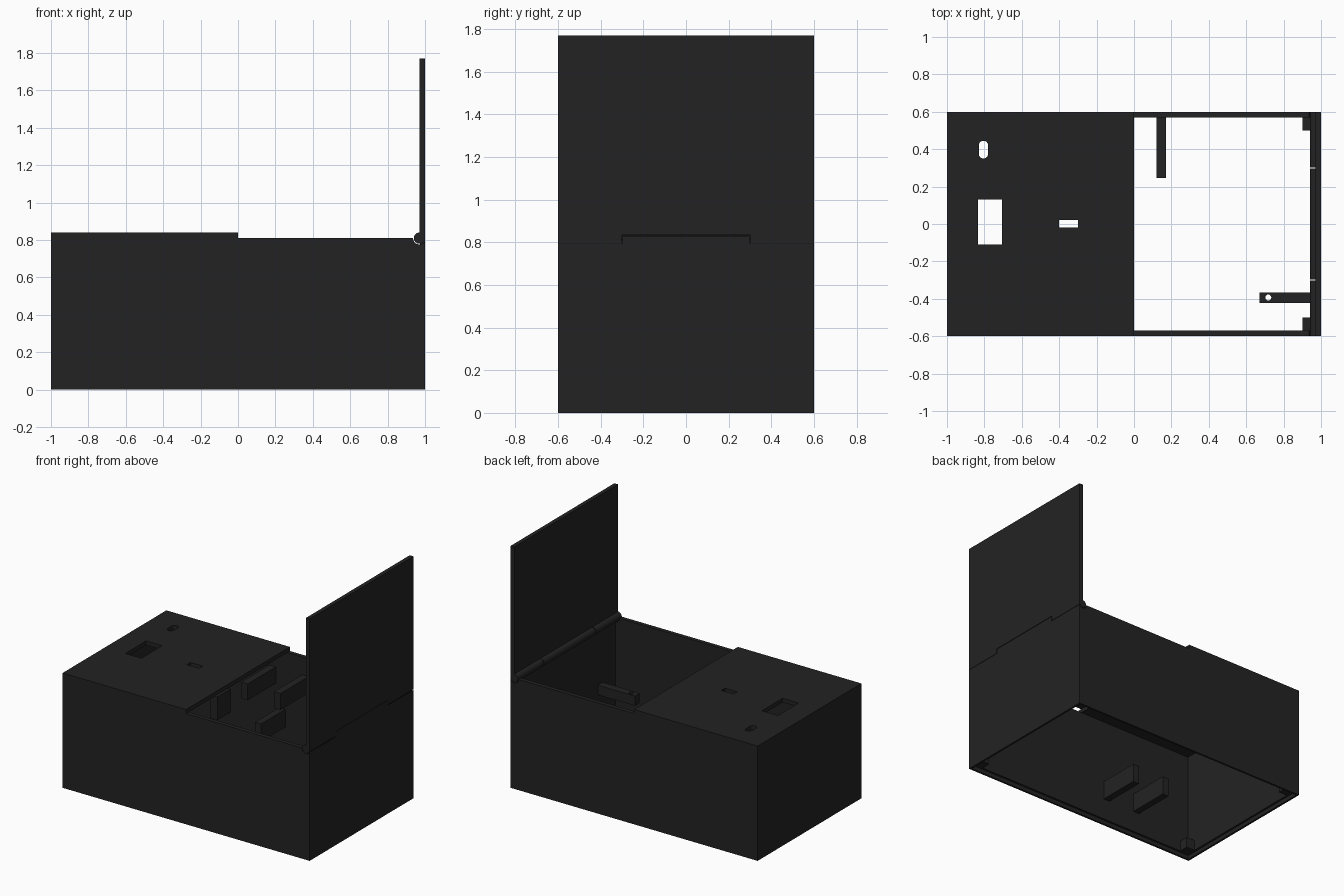
import bpy, math

if "Cube" in bpy.data.objects:
    bpy.data.objects.remove(bpy.data.objects["Cube"])

mat = bpy.data.materials.new("black_plastic")
mat.diffuse_color = (0.0165, 0.0165, 0.0165, 1)
mat.use_nodes = True
mat.node_tree.nodes["Principled BSDF"].inputs["Base Color"].default_value = mat.diffuse_color


def finish(ob, name):
    ob.name = name
    ob.data.materials.clear()
    ob.data.materials.append(mat)
    return ob


def box(name, x, y, z):
    """Box from (min, max) pairs."""
    bpy.ops.mesh.primitive_cube_add(size=1)
    ob = bpy.context.object
    for v in ob.data.vertices:
        for i, (a, b) in enumerate((x, y, z)):
            v.co[i] = b if v.co[i] > 0 else a
    return finish(ob, name)


def rod(name, centre, radius, length, along_y=False):
    bpy.ops.mesh.primitive_cylinder_add(
        vertices=32, radius=radius, depth=length, location=centre,
        rotation=(math.pi / 2 if along_y else 0, 0, 0))
    bpy.ops.object.transform_apply(location=True, rotation=True, scale=True)
    bpy.ops.object.shade_smooth_by_angle(angle=math.radians(30))
    return finish(bpy.context.object, name)


def cut(target, *cutters):
    for c in cutters:
        m = target.modifiers.new("cut", 'BOOLEAN')
        m.operation, m.solver, m.object = 'DIFFERENCE', 'EXACT', c
        bpy.context.view_layer.objects.active = target
        bpy.ops.object.modifier_apply(modifier=m.name)
        bpy.data.objects.remove(c, do_unlink=True)


# Case walls: open top and bottom, with a rebate for a base panel
HX, HZ, R = 0.97, 0.81, 0.03
case = box("case_walls", (-1, 1), (-.6, .6), (0, .81))
cut(case,
    box("cavity", (-.97, .97), (-.57, .57), (-1, 2)),
    box("base_rebate", (-.985, .985), (-.585, .585), (-1, .03)),
    rod("hinge_clearance", (HX, 0, HZ), .034, 1.4, True))

# Fixed half of the top, with switch slot, screen window and port
top = box("top_plate", (-1, 0), (-.6, .6), (.81, .84))
cut(top,
    box("screen_window", (-.835, -.705), (-.11, .13), (.7, .9)),
    box("port", (-.4, -.3), (-.02, .022), (.7, .9)),
    box("slot_middle", (-.83, -.78), (.375, .42), (.7, .9)),
    rod("slot_end", (-.805, .375, .8), .025, .3),
    rod("slot_end", (-.805, .42, .8), .025, .3))

# Hinge: middle knuckle belongs to the case, outer knuckles to the lid
box("case_knuckle_web", (.972, 1), (-.298, .298), (.77, .829))
rod("case_knuckle", (HX, 0, HZ), R, .596, True)
box("lid", (.97, 1), (-.6, .6), (.833, 1.77))
for s in (-1, 1):
    ys = sorted((s * .303, s * .6))
    box("lid_skirt", (.972, 1), ys, (.797, .833))
    rod("lid_knuckle", (HX, s * .4515, HZ), R, .297, True)

# Corner posts for the base panel
for sx in (-1, 1):
    for sy in (-1, 1):
        box("corner_post", sorted((sx * .9, sx * .975)),
            sorted((sy * .5, sy * .575)), (.03, .11))

# Mounting arms on the back wall
for x in (.12, -.145):
    box("upper_back_arm", (x, x + .052), (.245, .575), (.56, .68))
box("lower_back_arm", (-.066, -.016), (.29, .575), (.26, .39))
box("back_rib", (-.52, -.46), (.42, .575), (.25, .42))

# Mounting arms on the front wall
for x in (-.255, -.525):
    box("front_arm", (x, x + .052), (-.575, -.25), (.19, .33))

# Side arm with a screw hole
arm = box("side_arm", (.67, .975), (-.422, -.365), (.32, .39))
cut(arm, rod("screw_hole", (.718, -.393, .35), .016, .3))
